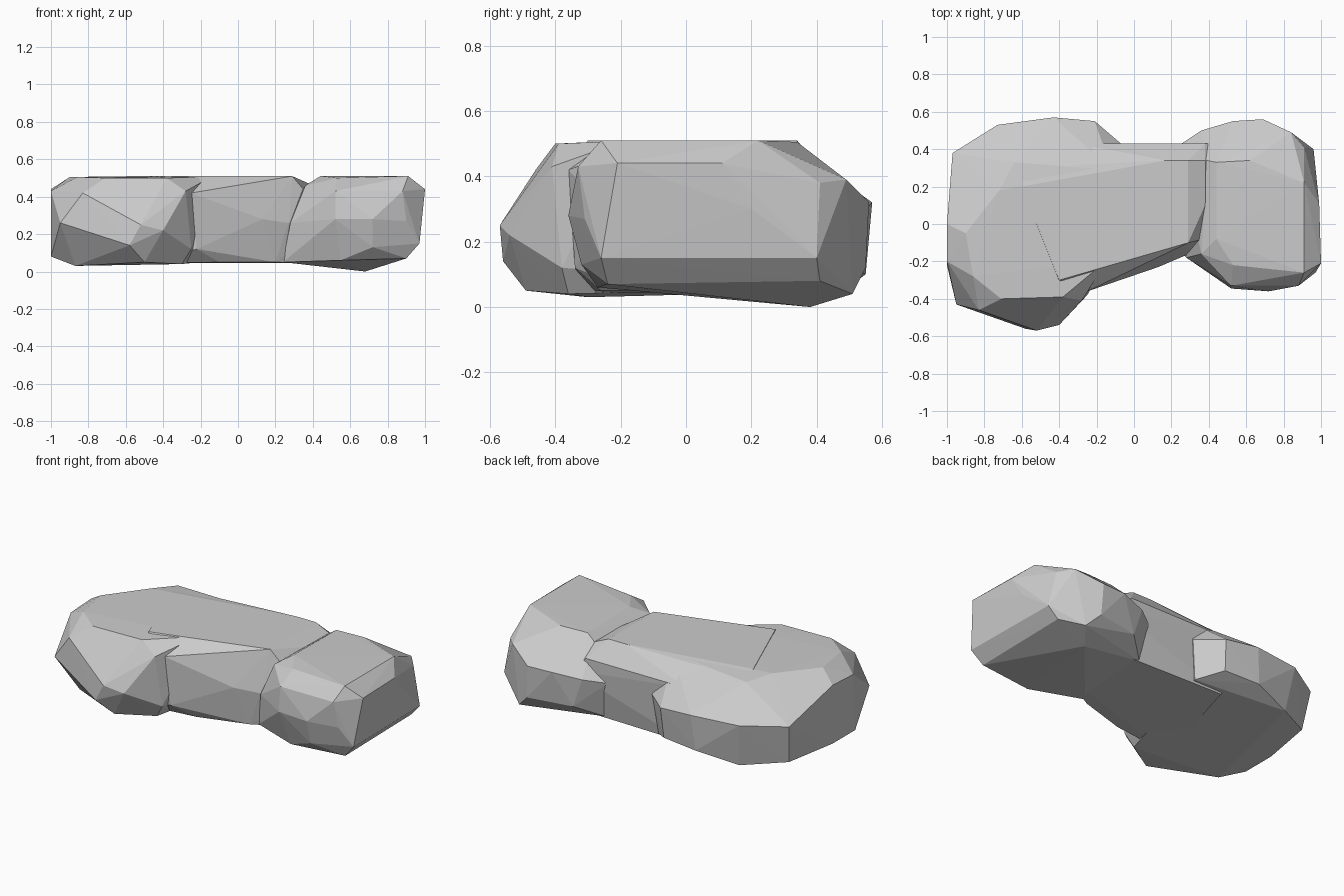
import bpy, bmesh


def hull_part(name, points):
    """Faceted stone lump: convex hull around a few corner points."""
    bm = bmesh.new()
    for p in points:
        bm.verts.new(p)
    res = bmesh.ops.convex_hull(bm, input=bm.verts)
    loose = [v for v in bm.verts if not v.link_faces]
    bmesh.ops.delete(bm, geom=loose, context='VERTS')
    bmesh.ops.recalc_face_normals(bm, faces=bm.faces)
    me = bpy.data.meshes.new(name)
    bm.to_mesh(me)
    bm.free()
    ob = bpy.data.objects.new(name, me)
    bpy.context.collection.objects.link(ob)
    return ob


# Large left lobe: top rim, widest belt, base
left = hull_part("left_lobe", [
    (-.9, -.05, .505), (-.86, -.28, .505), (-.71, -.4, .5), (-.38, -.39, .5),
    (-.14, -.19, .508), (-.12, .29, .508), (-.72, .18, .508), (-.64, .33, .49),
    (-1, 0, .44), (-1, -.2, .43), (-.83, -.46, .42), (-.28, -.41, .43),
    (-.97, .38, .32), (-.73, .53, .32), (-.43, .57, .32), (-.21, .55, .3),
    (-.07, .43, .3), (-.95, -.43, .26), (-.52, -.57, .25), (-.4, -.54, .22),
    (-1, -.22, .08), (-1, 0, .08), (-.58, -.56, .14), (-.25, -.38, .12),
    (-.87, -.3, .03), (-.5, -.49, .05), (-.3, -.36, .04), (-.1, .41, .06),
    (-.22, .53, .11), (-.45, .55, .1), (-.7, .48, .05), (-.94, .34, .08)])

# Neck joining the two lobes
neck = hull_part("neck", [
    (-.6, .2, .51), (-.14, -.19, .51), (-.4, -.3, .51), (.29, -.1, .51),
    (.17, .34, .51), (.29, .34, .51), (.38, .1, .47), (.38, .34, .47),
    (-.6, .3, .49), (-.25, -.36, .42), (-.1, -.29, .37), (.13, -.23, .28),
    (.27, -.17, .26), (.5, -.05, .26), (.5, .43, .3), (-.3, .43, .4),
    (.38, .43, .4), (-.5, -.3, .045), (-.22, -.34, .12), (-.1, -.26, .05),
    (.2, -.17, .05), (.5, 0, .045), (.5, .38, .045), (-.3, .4, .045)])

# Smaller right lobe
right = hull_part("right_lobe", [
    (.44, -.08, .51), (.53, -.22, .5), (.91, -.26, .51), (.91, .22, .51),
    (.62, .34, .505), (.44, .33, .505), (.36, -.16, .46), (.39, .34, .47),
    (.52, -.33, .43), (.88, -.33, .43), (1, -.21, .44), (.99, .11, .44),
    (.52, -.345, .28), (.72, -.36, .28), (.9, -.31, .27), (.98, .2, .3),
    (.91, .41, .38), (.84, .49, .39), (.69, .56, .32), (.53, .55, .32),
    (.36, .5, .3), (.24, .42, .28), (.28, -.18, .26), (.97, -.26, .15),
    (.96, .4, .15), (.7, .55, .12), (.42, .5, .12), (.72, -.32, .13),
    (.9, -.24, .07), (.9, .41, .08), (.55, -.27, .06), (.24, -.14, .05),
    (.28, .38, .05), (.68, .38, 0), (.78, .51, .04)])

# Fuse the lobes into one stone
for other in (neck, right):
    mod = left.modifiers.new("fuse", 'BOOLEAN')
    mod.operation = 'UNION'
    mod.solver = 'EXACT'
    mod.object = other
bpy.context.view_layer.objects.active = left
left.select_set(True)
for mod in list(left.modifiers):
    bpy.ops.object.modifier_apply(modifier=mod.name)
for other in (neck, right):
    bpy.data.objects.remove(other, do_unlink=True)
left.name = "stone"
